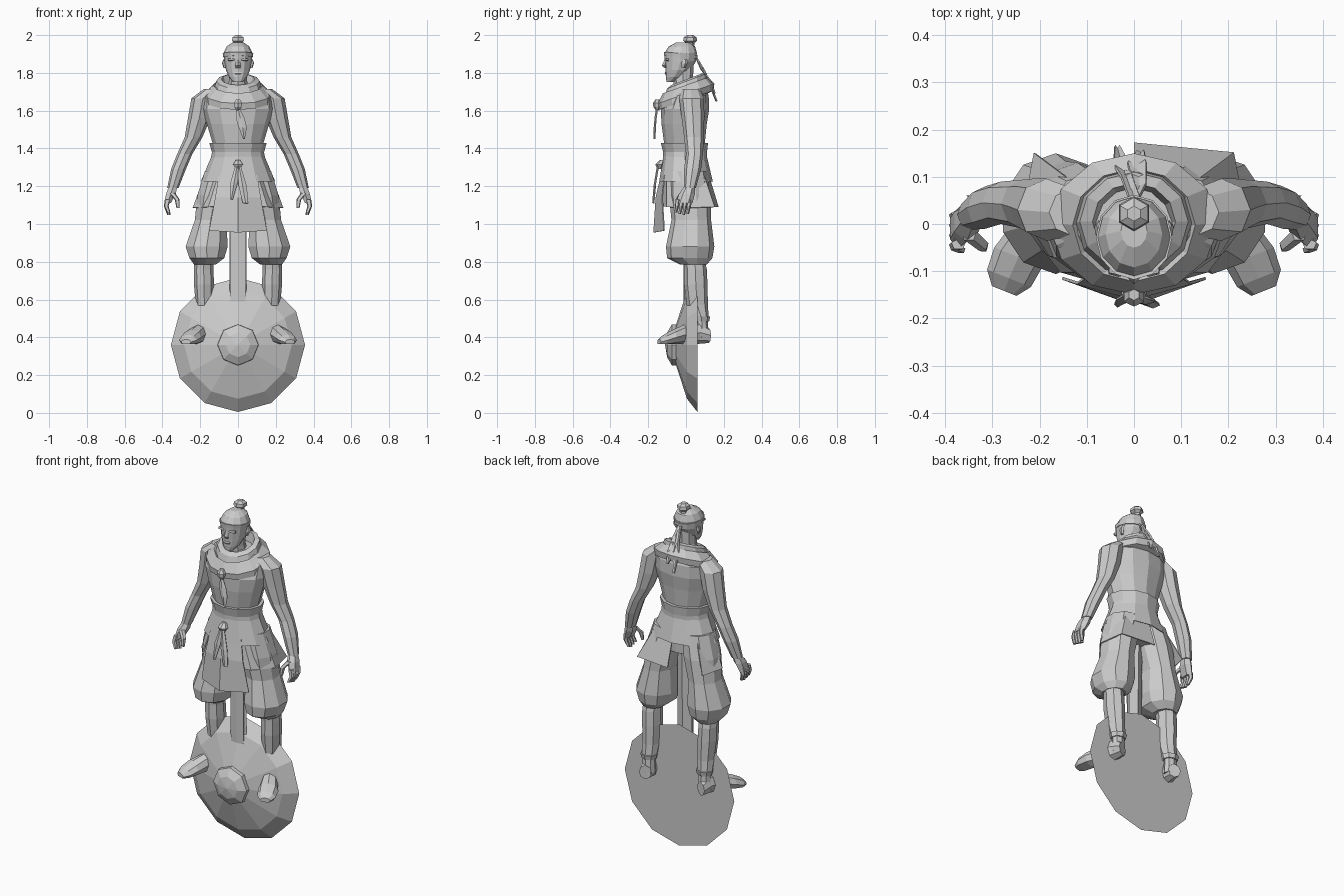
import bpy, bmesh, math
from mathutils import Vector

grey = bpy.data.materials.new("stone_grey")
grey.diffuse_color = (0.6, 0.6, 0.6, 1)
X, Y, Z = Vector((1, 0, 0)), Vector((0, 1, 0)), Vector((0, 0, 1))


def finish(name, bm, mirror=False, thick=0):
    bmesh.ops.recalc_face_normals(bm, faces=bm.faces)
    me = bpy.data.meshes.new(name)
    bm.to_mesh(me)
    bm.free()
    me.materials.append(grey)
    ob = bpy.data.objects.new(name, me)
    bpy.context.collection.objects.link(ob)
    if thick:
        m = ob.modifiers.new("thickness", 'SOLIDIFY')
        m.thickness, m.offset = thick, 0
    if mirror:
        m = ob.modifiers.new("mirror", 'MIRROR')
        m.use_mirror_merge = False
    return ob


def loft(name, rings, n=8, mirror=False, u=X, v=Y, tilt=0, caps=True, floor=None, closed=False):
    """Skin elliptical rings (x, y, z, radius_u, radius_v)."""
    bm = bmesh.new()
    loops = []
    for x, y, z, ru, rv in rings:
        loop = []
        for i in range(n):
            a = 2 * math.pi * i / n + math.pi / 2
            p = Vector((x, y, z)) + u * ru * math.cos(a) + v * rv * math.sin(a)
            p.z += tilt * p.y
            if floor is not None:
                p.z = max(p.z, floor)
            loop.append(bm.verts.new(p))
        loops.append(loop)
    pairs = list(zip(loops, loops[1:]))
    if closed:
        pairs.append((loops[-1], loops[0]))
    for a, b in pairs:
        for i in range(n):
            j = (i + 1) % n
            bm.faces.new((a[i], a[j], b[j], b[i]))
    if caps and not closed:
        bm.faces.new(loops[0])
        bm.faces.new(loops[-1])
    return finish(name, bm, mirror)


def cloth(name, rows, both=True, mirror=False, thick=0.006):
    """Sheet through rows of points; both=True reflects each row about x = 0."""
    bm = bmesh.new()
    grid = []
    for row in rows:
        pts = [(-x, y, z) for x, y, z in reversed(row) if x > 0] + list(row) if both else row
        grid.append([bm.verts.new(p) for p in pts])
    for a, b in zip(grid, grid[1:]):
        for i in range(len(a) - 1):
            bm.faces.new((a[i], a[i + 1], b[i + 1], b[i]))
    bmesh.ops.remove_doubles(bm, verts=bm.verts, dist=1e-5)
    return finish(name, bm, mirror, thick)


def ribbon(name, path, widths):
    cloth(name, [[(x - w, y, z), (x, y - 0.006, z), (x + w, y, z)]
                 for (x, y, z), w in zip(path, widths)], both=False)


# Round shield with raised boss
loft("shield", [(0, .06, .36, .355, .355), (0, .005, .36, .285, .285),
                (0, -.055, .36, .1, .1)], 12, v=Z)
loft("shield_boss", [(0, -.04, .36, .11, .11), (0, -.075, .36, .108, .108),
                     (0, -.1, .36, .065, .065), (0, -.11, .36, .005, .005)], 8, v=Z)

# Feet, lower legs and puffed trousers
side = Vector((.93, .37, 0))
loft("foot", [(.18, .12, .41, .035, .04), (.185, .06, .425, .045, .06),
              (.215, -.015, .415, .045, .05), (.245, -.07, .4, .055, .04),
              (.265, -.115, .385, .05, .03), (.275, -.142, .375, .028, .015)],
     8, True, u=side, v=Z, floor=.365)
loft("lower_leg", [(.18, .085, .4, .04, .035), (.18, .085, .49, .036, .03),
                   (.18, .08, .505, .045, .04), (.178, .06, .57, .046, .056),
                   (.18, .052, .68, .053, .062), (.182, .05, .76, .052, .06),
                   (.18, .04, .83, .05, .055)], 8, True)
loft("boot_cuff", [(.18, .083, .485, .043, .04), (.18, .083, .51, .05, .045)], 8, True)
loft("trousers", [(.09, .01, 1.28, .09, .1), (.12, .02, 1.15, .1, .11),
                  (.145, .028, 1.02, .088, .105), (.166, .022, .88, .117, .128),
                  (.165, .02, .82, .097, .12), (.175, .04, .785, .06, .07)], 10, True)
loft("loincloth", [(0, .015, 1.15, .045, .025), (0, .012, .6, .045, .018)], 4)
cloth("hanging_cloth", [[(0, -.012, 1.15), (.045, -.008, 1.15)],
                        [(0, -.01, .59), (.04, -.006, .59)]])

# Tunic body and belt
loft("torso", [(0, .005, 1.15, .12, .09), (0, -.005, 1.36, .135, .105),
               (0, -.008, 1.43, .135, .108), (0, -.01, 1.53, .165, .12),
               (0, -.005, 1.61, .19, .128), (0, .01, 1.68, .19, .11),
               (0, .02, 1.74, .11, .07)], 12)
loft("belt", [(0, -.005, 1.34, .145, .115), (0, -.005, 1.38, .138, .116),
              (0, -.008, 1.43, .152, .125), (0, -.008, 1.43, .13, .105)], 12)

# Layered skirt
loft("skirt_upper", [(0, -.005, 1.36, .14, .115), (0, 0, 1.225, .197, .142),
                     (0, 0, 1.23, .185, .132), (0, 0, 1.34, .12, .1)], 12, caps=False)
cloth("skirt_lower", [
    [(0, -.115, 1.27), (.1, -.1, 1.27), (.17, 0, 1.27), (.13, .09, 1.27), (0, .115, 1.27)],
    [(0, -.145, 1.1), (.155, -.1, 1.09), (.237, .005, 1.085), (.21, .15, 1.09), (0, .17, 1.09)]])
cloth("skirt_front_panel", [
    [(0, -.13, 1.26), (.1, -.112, 1.26)],
    [(0, -.158, 1.14), (.12, -.125, 1.14)],
    [(0, -.17, .955), (.152, -.115, .965)]])
loft("sash_knot", [(0, -.125, 1.34, .012, .012), (0, -.14, 1.315, .03, .022),
                   (0, -.14, 1.29, .012, .012)], 6)
ribbon("sash_tail_left", [(-.005, -.145, 1.31), (-.02, -.16, 1.22), (-.035, -.168, 1.13)],
       (.008, .018, .006))
ribbon("sash_tail_right", [(.005, -.145, 1.31), (.025, -.163, 1.2), (.04, -.17, 1.11)],
       (.008, .02, .014))

# Arms and hands
loft("arm", [(.13, .025, 1.715, .05, .05), (.185, .03, 1.665, .062, .066),
             (.205, .037, 1.56, .06, .06), (.235, .042, 1.46, .047, .052),
             (.282, .045, 1.37, .04, .045), (.315, .035, 1.29, .039, .045),
             (.345, .02, 1.19, .03, .032)], 8, True)
loft("palm", [(.343, .02, 1.2, .025, .028), (.355, .005, 1.16, .03, .042),
              (.373, -.01, 1.11, .02, .044)], 6, True)
for i in range(4):
    y = .02 - i * .021
    loft("finger_%d" % (i + 1), [(.372, y, 1.13, .016, .012), (.38, y - .004, 1.095, .013, .011),
                                 (.366, y - .012, 1.048 + .006 * abs(i - 1), .009, .008)], 5, True)
loft("thumb", [(.35, -.02, 1.165, .017, .017), (.322, -.045, 1.13, .014, .013),
               (.318, -.052, 1.085, .008, .008)], 5, True)

# Folded cowl around the neck
loft("cowl_outer", [(0, -.005, 1.71, .105, .1), (0, -.002, 1.735, .13, .12),
                    (0, 0, 1.69, .178, .15), (0, 0, 1.655, .178, .145),
                    (0, 0, 1.65, .12, .1)], 12, tilt=.35, closed=True)
loft("cowl_inner", [(0, 0, 1.7, .07, .075), (0, .005, 1.765, .088, .082),
                    (0, .005, 1.755, .115, .105), (0, 0, 1.7, .13, .12)],
     12, tilt=.38, closed=True)
loft("cowl_clasp", [(0, -.15, 1.66, .012, .012), (0, -.155, 1.64, .025, .02),
                    (0, -.155, 1.62, .022, .018), (0, -.15, 1.6, .008, .008)], 6)
ribbon("clasp_feather", [(0, -.15, 1.615), (.012, -.158, 1.56), (.025, -.162, 1.51),
                         (.032, -.164, 1.45)], (.005, .022, .02, .003))

# Neck, head and face
loft("neck", [(0, 0, 1.68, .06, .06), (0, -.015, 1.76, .048, .052),
              (0, -.015, 1.84, .05, .055)], 8)
loft("head", [(0, -.085, 1.752, .025, .018), (0, -.062, 1.778, .048, .045),
              (0, -.042, 1.815, .064, .066), (0, -.03, 1.86, .072, .082),
              (0, -.028, 1.905, .077, .086), (0, -.022, 1.94, .06, .07),
              (0, -.015, 1.962, .028, .035)], 12)
loft("headband", [(0, -.028, 1.88, .078, .088), (0, -.028, 1.9, .081, .09)], 12, tilt=-.1)
loft("nose", [(0, -.105, 1.872, .008, .008), (0, -.112, 1.838, .015, .016),
              (0, -.105, 1.826, .012, .008)], 4)
loft("lips", [(0, -.103, 1.806, .022, .006), (0, -.103, 1.798, .024, .01),
              (0, -.1, 1.788, .014, .006)], 6)
loft("brow", [(.032, -.098, 1.877, .024, .01), (.032, -.1, 1.868, .026, .012),
              (.032, -.094, 1.862, .02, .006)], 6, True)
loft("ear", [(.07, -.015, 1.825, .006, .01), (.075, -.01, 1.85, .01, .018),
             (.073, -.005, 1.87, .006, .012)], 5, True)

# Topknot and trailing ribbons
loft("topknot", [(0, .02, 1.945, .024, .024), (0, .022, 1.958, .022, .022),
                 (0, .022, 1.97, .037, .037), (0, .022, 1.988, .034, .034),
                 (0, .022, 2.0, .016, .016)], 6)
ribbon("hair_tail_left", [(0, .058, 1.88), (-.015, .1, 1.81), (-.025, .125, 1.75),
                          (-.035, .165, 1.65)], (.012, .012, .018, .006))
ribbon("hair_tail_right", [(0, .058, 1.88), (.012, .085, 1.82), (.006, .13, 1.76),
                           (.014, .155, 1.69)], (.012, .014, .02, .008))
